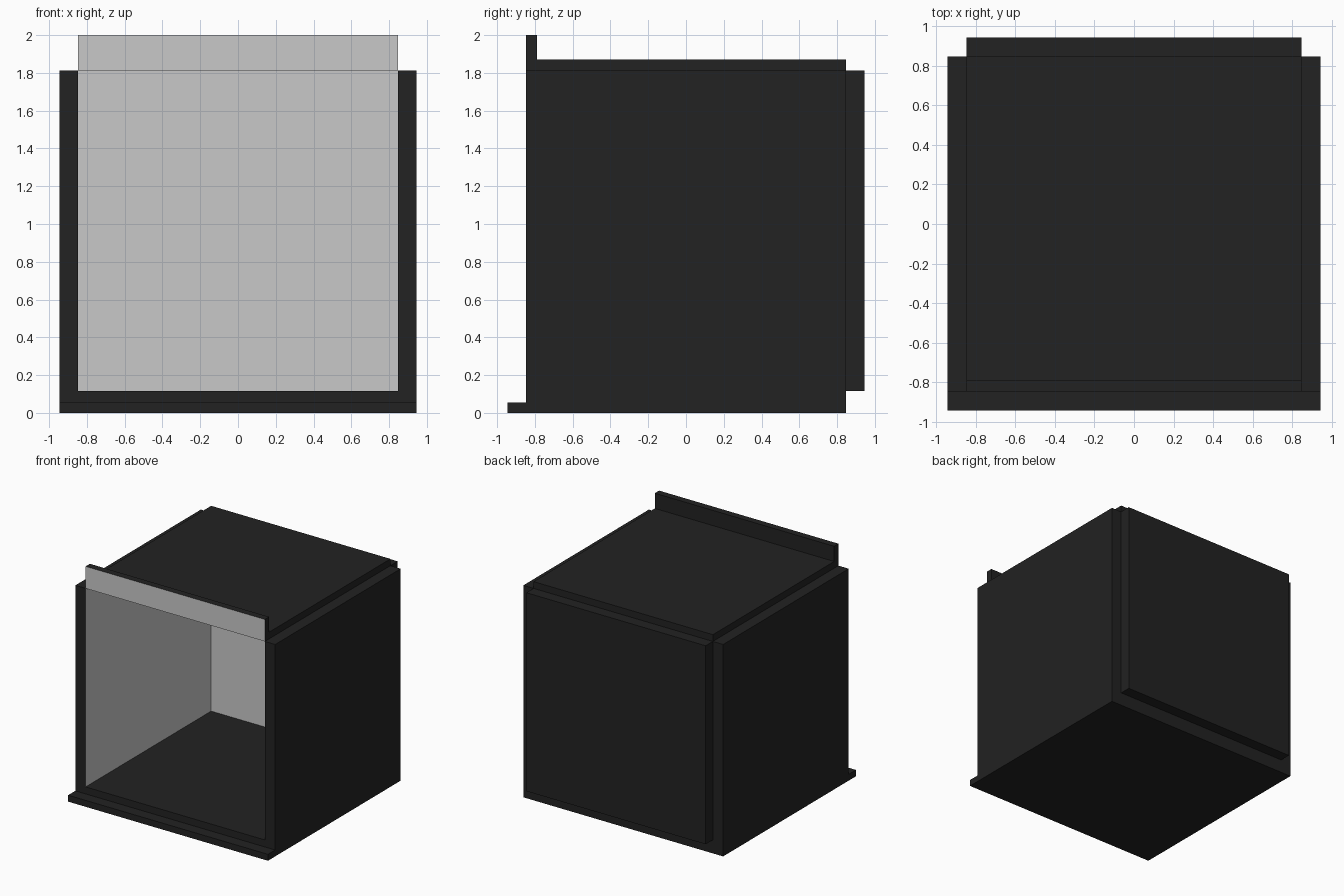
import bpy
import bmesh
from mathutils import Vector

cube = bpy.data.objects.get("Cube")
if cube:
    bpy.data.objects.remove(cube, do_unlink=True)


def flat_material(name, value):
    mat = bpy.data.materials.new(name)
    mat.use_nodes = True
    colour = (value, value, value, 1)
    mat.diffuse_color = colour
    bsdf = mat.node_tree.nodes["Principled BSDF"]
    bsdf.inputs["Base Color"].default_value = colour
    bsdf.inputs["Roughness"].default_value = 0.8
    return mat


BLACK = flat_material("black", 0.016)
GREY = flat_material("light grey", 0.584)

OUTER = 0.945    # outside of the side and back panels
INNER = 0.848    # inside of the panels
BASE = 0.055     # top of the base plate
FLOOR = 0.115    # top of the inner floor
CEILING = 1.812  # underside of the top panel


def panel(name, low, high, grey_side=None):
    """Box between two corners; the face towards grey_side is light grey."""
    low, high = Vector(low), Vector(high)
    bm = bmesh.new()
    bmesh.ops.create_cube(bm, size=1)
    bmesh.ops.scale(bm, vec=high - low, verts=bm.verts)
    bm.normal_update()
    for face in bm.faces:
        if grey_side and face.normal.dot(Vector(grey_side)) > 0.9:
            face.material_index = 1
    mesh = bpy.data.meshes.new(name)
    bm.to_mesh(mesh)
    bm.free()
    mesh.materials.append(BLACK)
    mesh.materials.append(GREY)
    obj = bpy.data.objects.new(name, mesh)
    obj.location = (low + high) / 2
    bpy.context.collection.objects.link(obj)
    return obj


# Base plate with a front lip, and the raised floor on it
panel("base_plate", (-OUTER, -OUTER, 0), (OUTER, INNER, BASE))
panel("inner_floor", (-INNER, -INNER, BASE), (INNER, INNER, FLOOR))

# Side panels, light on the inside
panel("left_side", (INNER, -INNER, BASE), (OUTER, INNER, CEILING), (-1, 0, 0))
panel("right_side", (-OUTER, -INNER, BASE), (-INNER, INNER, CEILING), (1, 0, 0))

# Back panel, set behind the sides
panel("back_panel", (-INNER, INNER, FLOOR), (INNER, OUTER, CEILING), (0, -1, 0))

# Top panel and the upright header at its front edge
HEADER_BACK = -0.79
panel("top_panel", (-INNER, HEADER_BACK, CEILING), (INNER, INNER, 1.87), (0, 0, -1))
panel("front_header", (-INNER, -INNER, CEILING), (INNER, HEADER_BACK, 2), (0, -1, 0))
